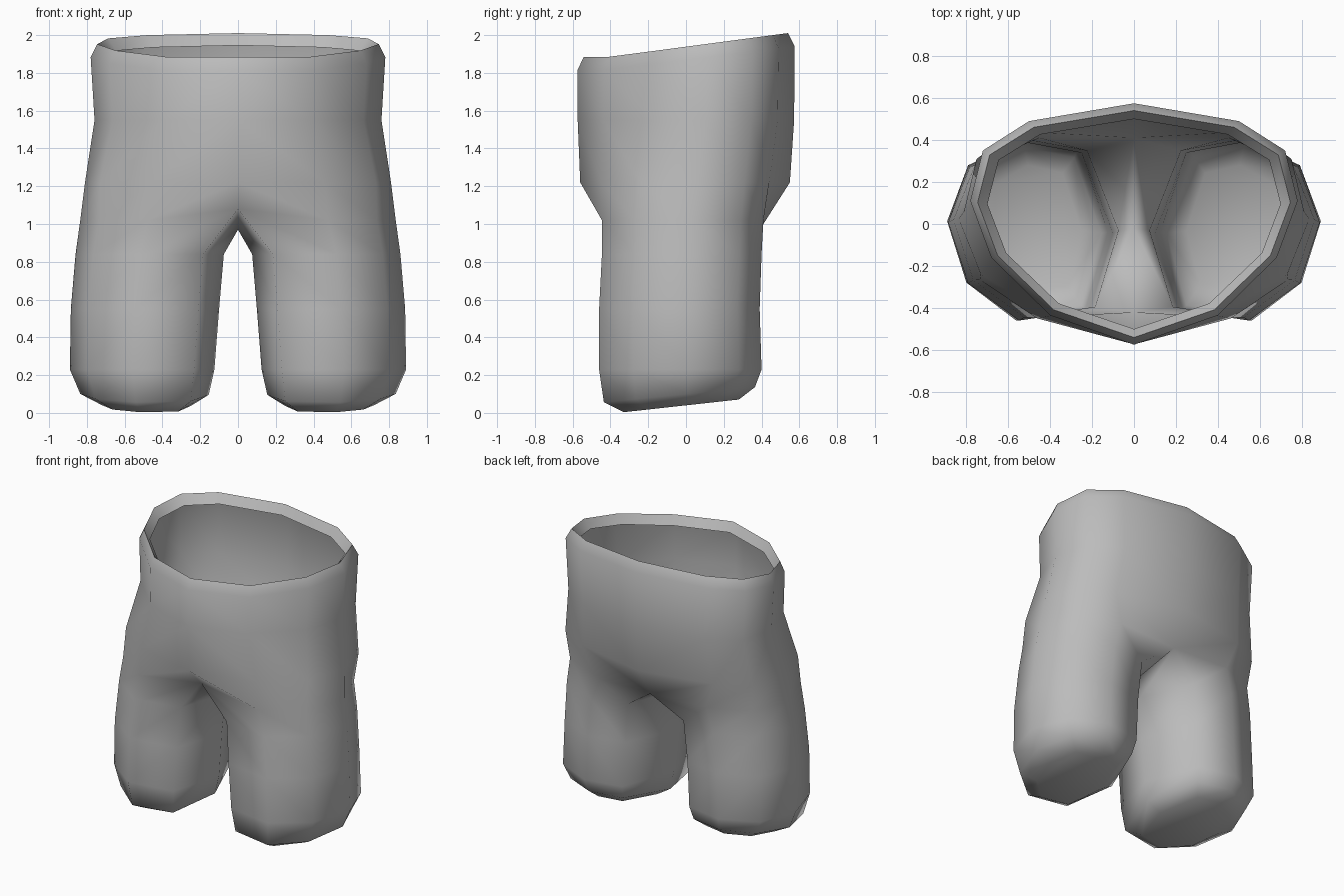
import bpy, bmesh

if "Cube" in bpy.data.objects:
    bpy.data.objects.remove(bpy.data.objects["Cube"])

# Half outlines from front centre round the side to back centre
RIM = [(0, -.575), (.40, -.435), (.68, -.16), (.78, .11), (.72, .35), (.50, .49), (0, .575)]
HIP = [(0, -.56), (.46, -.45), (.73, -.24), (.81, .06), (.75, .31), (.52, .44), (0, .55)]
# Leg section in a unit box: front inner, round the outside, back inner, inner
LEG = [(.14, .06), (.57, 0), (.88, .21), (1, .55), (.87, .86), (.54, 1), (.19, .94), (0, .49)]


def rim_row(sx, sy, drop):
    return [(x * sx, y * sy, 1.885 + .125 * max(0, y + .43) - drop) for x, y in RIM]


def torso_row(z, t, sx):
    return [((a[0] + (b[0] - a[0]) * t) * sx, a[1] + (b[1] - a[1]) * t, z)
            for a, b in zip(RIM, HIP)]


def leg_row(z, x0, x1, y0, y1, tilt=0):
    pts = [(x0 + u * (x1 - x0), y0 + v * (y1 - y0)) for u, v in LEG]
    return [(x, y, z + tilt * y) for x, y in pts]


bm = bmesh.new()


def add_row(points):
    return [bm.verts.new(p) for p in points]


def bridge(a, b, closed):
    n = len(a)
    for i in range(n if closed else n - 1):
        j = (i + 1) % n
        bm.faces.new((a[i], b[i], b[j], a[j]))


# Folded waistband lip and torso
torso = [add_row(r) for r in (
    rim_row(.895, .87, .065), rim_row(.955, .94, 0), rim_row(1, 1, .07),
    torso_row(1.55, .1, .97), torso_row(1.22, 1, 1))]
for a, b in zip(torso, torso[1:]):
    bridge(a, b, False)

# Crotch row: shared centre seam plus the top of the leg
crotch = leg_row(1.02, 0, .835, -.445, .41)
crotch[0], crotch[6], crotch[7] = (0, -.42, 1.08), (0, .41, 1.0), (0, -.02, .97)
crotch = add_row(crotch)
bridge(torso[-1], crotch[:7], False)

# Leg with rounded, closed end
legs = [crotch] + [add_row(r) for r in (
    leg_row(.84, .075, .86, -.445, .40), leg_row(.55, .10, .885, -.46, .39),
    leg_row(.23, .125, .89, -.46, .40), leg_row(.10, .155, .835, -.435, .365, .1),
    leg_row(.04, .25, .72, -.33, .28, .11))]
for a, b in zip(legs, legs[1:]):
    bridge(a, b, True)
bm.faces.new(legs[-1][::-1])

mesh = bpy.data.meshes.new("shorts")
bm.to_mesh(mesh)
bm.free()
shorts = bpy.data.objects.new("shorts", mesh)
bpy.context.collection.objects.link(shorts)

grey = bpy.data.materials.new("plain grey")
grey.diffuse_color = (.5, .5, .5, 1)
grey.use_nodes = True
grey.node_tree.nodes["Principled BSDF"].inputs["Base Color"].default_value = grey.diffuse_color
mesh.materials.append(grey)

# Smooth the surface, then mirror to the other side
bpy.context.view_layer.objects.active = shorts
shorts.select_set(True)
bpy.ops.object.shade_smooth_by_angle(angle=1.4)
mirror = shorts.modifiers.new("mirror", 'MIRROR')
mirror.use_clip = True
mirror.merge_threshold = .001
